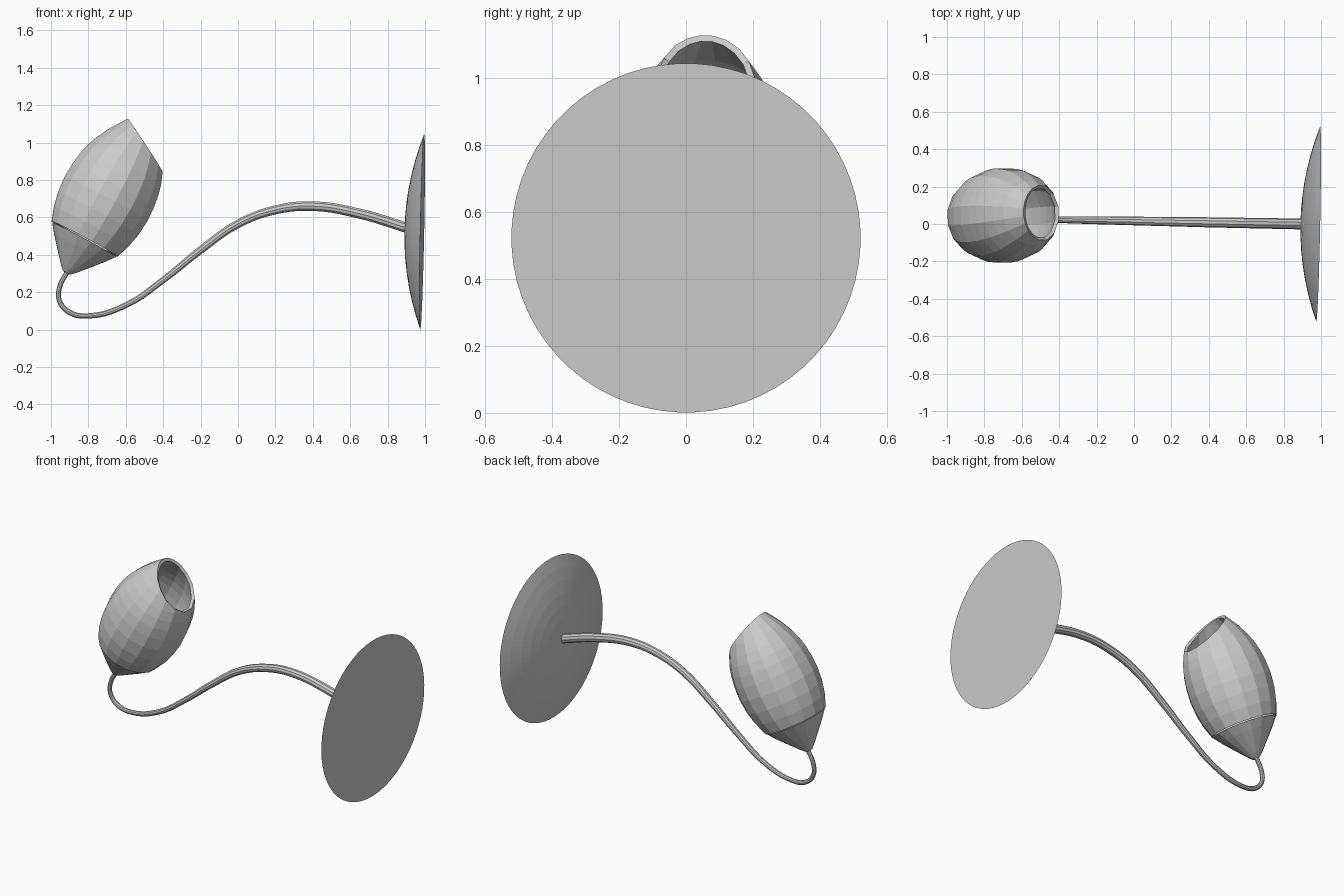
import bpy
import bmesh
from math import cos, sin, pi, sqrt
from mathutils import Vector, Matrix

cube = bpy.data.objects.get("Cube")
if cube:
    bpy.data.objects.remove(cube)

# Single painted grey
grey = bpy.data.materials.new("plain_grey")
grey.use_nodes = True
colour = (0.6, 0.6, 0.6, 1)
grey.diffuse_color = colour
grey.node_tree.nodes["Principled BSDF"].inputs["Base Color"].default_value = colour


def frame(origin, axis, side):
    """Matrix whose z runs along axis and whose x leans towards side."""
    z = Vector(axis).normalized()
    y = z.cross(Vector(side)).normalized()
    x = y.cross(z)
    m = Matrix((x, y, z)).transposed().to_4x4()
    m.translation = origin
    return m


def lathe(name, profile, segments, matrix, cap_start=False, cap_end=False, cut=None):
    """Revolve (height, radius) pairs round the z axis of matrix."""
    bm = bmesh.new()
    rings = []
    for h, r in profile:
        angles = [2 * pi * (i + 0.5) / segments for i in range(segments)]
        rings.append([bm.verts.new((r * cos(a), r * sin(a), h)) for a in angles])
    for low, high in zip(rings, rings[1:]):
        for i in range(segments):
            j = (i + 1) % segments
            bm.faces.new((low[i], low[j], high[j], high[i]))
    if cap_start:
        bm.faces.new(rings[0][::-1])
    if cap_end:
        bm.faces.new(rings[-1])
    if cut:
        bmesh.ops.bisect_plane(bm, geom=bm.verts[:] + bm.edges[:] + bm.faces[:],
                               plane_co=cut[0], plane_no=cut[1], clear_outer=True)
    mesh = bpy.data.meshes.new(name)
    bm.to_mesh(mesh)
    bm.free()
    mesh.materials.append(grey)
    obj = bpy.data.objects.new(name, mesh)
    obj.matrix_world = matrix
    bpy.context.collection.objects.link(obj)
    return obj


# Wall plate: shallow dome with a flat back
plate_radius, plate_depth, steps = 0.522, 0.095, 7
ball = (plate_radius ** 2 + plate_depth ** 2) / (2 * plate_depth)
dome = []
for k in range(steps):
    r = plate_radius * (1 - k / steps)
    dome.append((sqrt(ball ** 2 - r ** 2) - ball + plate_depth, r))
dome.append((plate_depth, 0.01))
lathe("wall_plate", dome, 64,
      frame((0.985, 0, 0.523), (-1, 0.02, 0.02), (0, 0, 1)), True, True)

# Lamp shade: faceted barrel with an oblique mouth
shade_frame = frame((-0.705, 0.045, 0.70), (0.47, 0.04, 0.88), (0.88, 0, -0.47))
barrel = [(-0.245, 0.203), (-0.17, 0.23), (-0.09, 0.248), (0, 0.256), (0.08, 0.252),
          (0.15, 0.242), (0.21, 0.226), (0.266, 0.203), (0.33, 0.17),
          (0.39, 0.13), (0.435, 0.1), (0.48, 0.06)]
shade = lathe("lamp_shade", barrel, 16, shade_frame,
              cut=((0.203, 0, 0.266), (0.166, 0, 0.304)))
wall = shade.modifiers.new("wall", "SOLIDIFY")
wall.thickness = 0.02
wall.offset = -1

# Tapered socket under the shade
socket = [(-0.45, 0.022), (-0.42, 0.052), (-0.36, 0.105), (-0.3, 0.157), (-0.25, 0.196)]
lathe("shade_socket", socket, 16, shade_frame, True, True)

# Curved arm: (x, z, thickness), drifting slightly sideways along its length
path = [(0.9, 0.545, 0.029), (0.65, 0.62, 0.028), (0.4, 0.66, 0.027), (0.2, 0.64, 0.025),
        (0, 0.565, 0.023), (-0.2, 0.425, 0.021), (-0.4, 0.265, 0.018), (-0.6, 0.13, 0.016),
        (-0.8, 0.073, 0.015), (-0.9, 0.092, 0.015), (-0.955, 0.155, 0.014),
        (-0.953, 0.23, 0.014), (-0.915, 0.305, 0.014)]
curve = bpy.data.curves.new("curved_arm", "CURVE")
curve.dimensions = "3D"
curve.bevel_depth = 1
curve.bevel_resolution = 3
curve.resolution_u = 5
curve.use_fill_caps = True
spline = curve.splines.new("BEZIER")
spline.bezier_points.add(len(path) - 1)
for point, (x, z, r) in zip(spline.bezier_points, path):
    point.co = (x, 0.018 * (0.9 - x), z)
    point.radius = r
    point.handle_left_type = point.handle_right_type = "AUTO"
curve.materials.append(grey)
arm = bpy.data.objects.new("curved_arm", curve)
bpy.context.collection.objects.link(arm)
bpy.ops.object.select_all(action="DESELECT")
arm.select_set(True)
bpy.context.view_layer.objects.active = arm
bpy.ops.object.convert(target="MESH")
bpy.ops.object.shade_smooth_by_angle()
